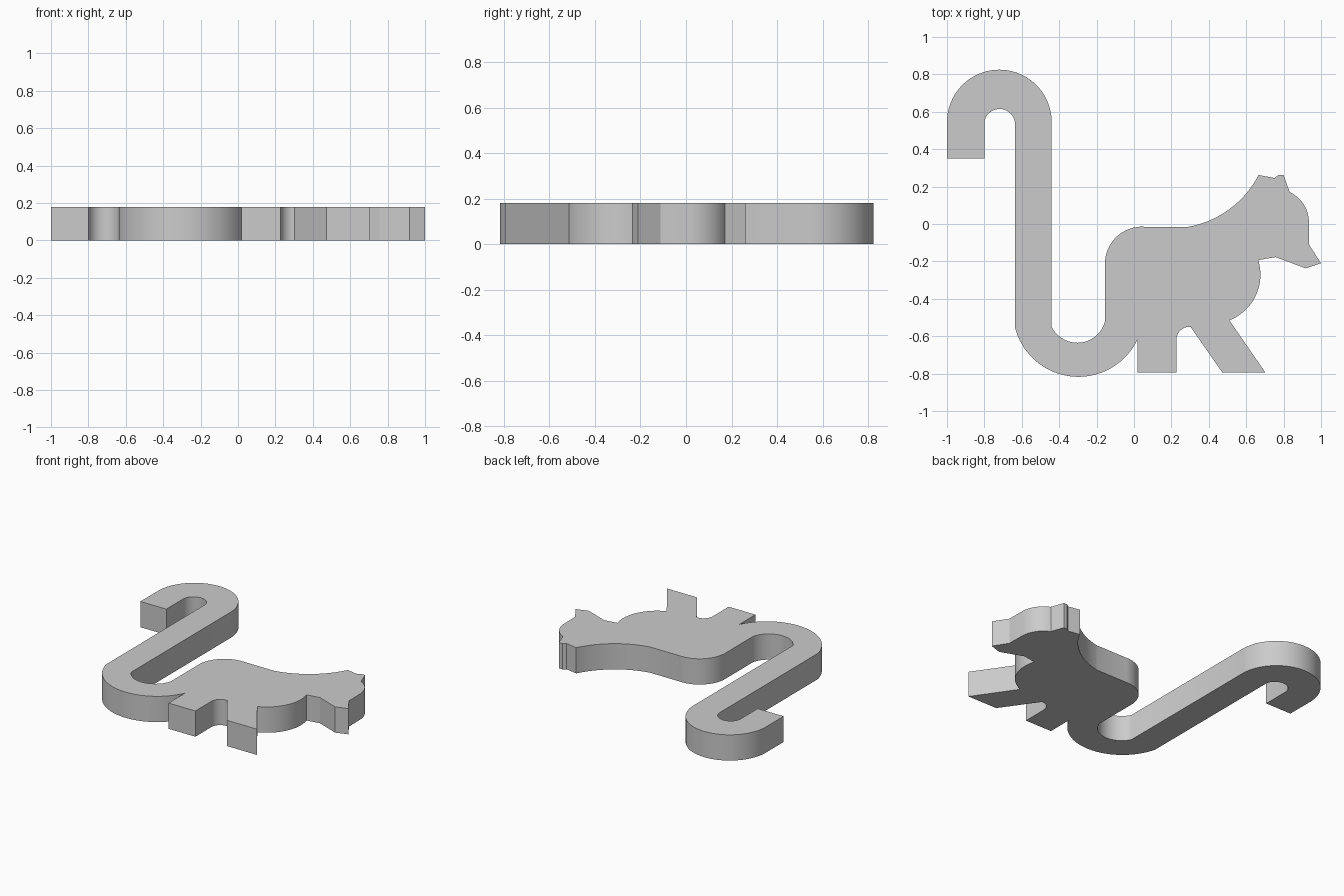
import bpy
import bmesh
import math
from mathutils import Vector

THICKNESS = 0.18

default_cube = bpy.data.objects.get("Cube")
if default_cube:
    bpy.data.objects.remove(default_cube, do_unlink=True)


def arc(start, middle, end, steps=24):
    """Points on the circular arc from start to end that passes through middle."""
    a, b, c = Vector(start), Vector(middle), Vector(end)
    u, v = b - a, c - a
    cross = 2 * (u.x * v.y - u.y * v.x)
    uu, vv = u.length_squared, v.length_squared
    centre = a + Vector((v.y * uu - u.y * vv, u.x * vv - v.x * uu)) / cross
    radius = (a - centre).length
    first = math.atan2(a.y - centre.y, a.x - centre.x)
    last = math.atan2(c.y - centre.y, c.x - centre.x)
    sweep = (last - first) % math.tau
    if cross < 0:
        sweep -= math.tau
    angles = [first + sweep * i / steps for i in range(steps + 1)]
    return [centre + radius * Vector((math.cos(t), math.sin(t))) for t in angles]


def line(*points):
    return [Vector(p) for p in points]


# Hooked tail: right-hand edge, from the tip down to the rump
tail_near_edge = (
    line((-1, 0.35))
    + arc((-1, 0.545), (-0.72, 0.825), (-0.44, 0.545), 40)
    + arc((-0.44, -0.55), (-0.305, -0.635), (-0.155, -0.52))
)

# Rounded rump, straight back and sweeping neck
back = (
    arc((-0.155, -0.2), (-0.095, -0.07), (0.06, -0.015))
    + arc((0.29, -0.015), (0.515, 0.083), (0.666, 0.262))
)

# Ears, rounded forehead and pointed snout
head = (
    line((0.751, 0.246), (0.773, 0.262), (0.8, 0.262))
    + arc((0.832, 0.171), (0.906, 0.107), (0.935, 0.016), 12)
    + line((0.937, -0.112), (1, -0.21), (0.917, -0.237), (0.757, -0.177))
    + line((0.666, -0.193))
)

# Chest bulge, slanted front leg, crotch and hind leg
underside = (
    arc((0.67, -0.215), (0.645, -0.395), (0.51, -0.515))
    + line((0.703, -0.795), (0.473, -0.795))
    + arc((0.302, -0.55), (0.25, -0.567), (0.227, -0.62), 12)
    + line((0.227, -0.795), (0.02, -0.795))
)

# Outer edge of the tail, from the rump back to the tip
tail_far_edge = (
    arc((0.02, -0.615), (-0.3, -0.817), (-0.637, -0.55), 40)
    + arc((-0.637, 0.545), (-0.72, 0.615), (-0.8, 0.545))
    + line((-0.8, 0.35))
)

# Flat silhouette extruded into a slab
bm = bmesh.new()
outline = tail_near_edge + back + head + underside + tail_far_edge
face = bm.faces.new([bm.verts.new((p.x, p.y, 0)) for p in outline])
extruded = bmesh.ops.extrude_face_region(bm, geom=[face], use_keep_orig=True)
top_verts = [g for g in extruded["geom"] if isinstance(g, bmesh.types.BMVert)]
bmesh.ops.translate(bm, verts=top_verts, vec=(0, 0, THICKNESS))
bmesh.ops.recalc_face_normals(bm, faces=bm.faces)
mesh = bpy.data.meshes.new("animal_hook")
bm.to_mesh(mesh)
bm.free()

animal = bpy.data.objects.new("animal_hook", mesh)
bpy.context.collection.objects.link(animal)

# Plain grey material
grey = bpy.data.materials.new("light grey")
grey.use_nodes = True
colour = (0.6, 0.6, 0.6, 1)
grey.diffuse_color = colour
grey.node_tree.nodes["Principled BSDF"].inputs["Base Color"].default_value = colour
mesh.materials.append(grey)

# Smooth curved walls, crisp rims and corners
bpy.ops.object.select_all(action="DESELECT")
animal.select_set(True)
bpy.context.view_layer.objects.active = animal
bpy.ops.object.shade_smooth_by_angle(angle=math.radians(30))
